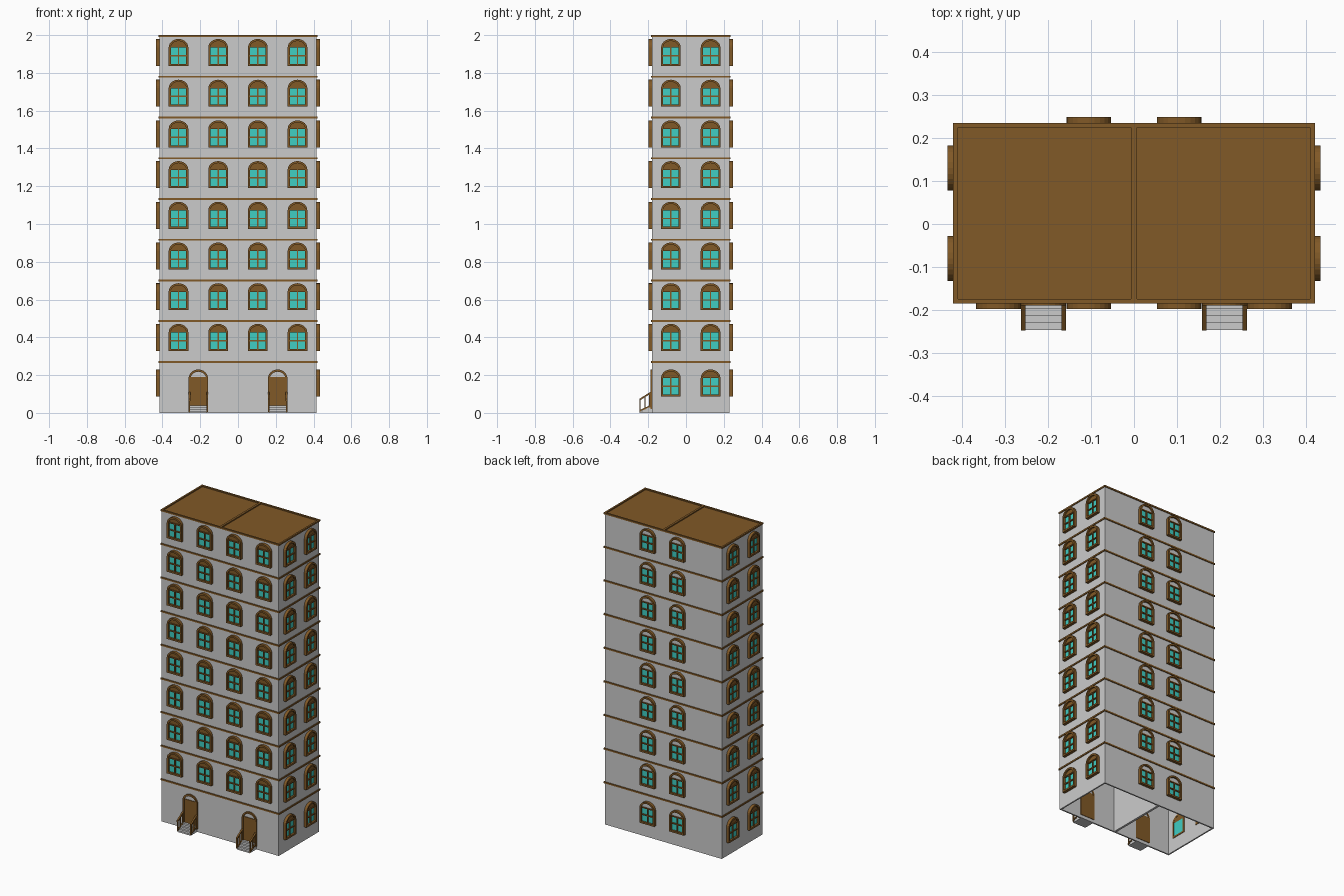
import bpy, bmesh
from math import pi, sin, cos
from mathutils import Matrix, Vector

if "Cube" in bpy.data.objects:
    bpy.data.objects.remove(bpy.data.objects["Cube"])


def material(name, rgb):
    m = bpy.data.materials.new(name)
    m.diffuse_color = (*rgb, 1)
    m.use_nodes = True
    m.node_tree.nodes["Principled BSDF"].inputs["Base Color"].default_value = m.diffuse_color
    return m


BROWN = material("brown", (0.22, 0.10, 0.02))
GLASS = material("turquoise", (0.05, 0.62, 0.55))
I = Matrix.Identity(4)


def finish(name, bm, mat=None):
    bmesh.ops.recalc_face_normals(bm, faces=bm.faces)
    me = bpy.data.meshes.new(name)
    bm.to_mesh(me)
    bm.free()
    ob = bpy.data.objects.new(name, me)
    bpy.context.collection.objects.link(ob)
    if mat:
        me.materials.append(mat)


def box(bm, x0, x1, y0, y1, z0, z1, M=I):
    c = Vector(((x0 + x1) / 2, (y0 + y1) / 2, (z0 + z1) / 2))
    S = Matrix.Diagonal((x1 - x0, y1 - y0, z1 - z0, 1))
    bmesh.ops.create_cube(bm, size=1, matrix=M @ Matrix.Translation(c) @ S)


def prism(bm, pts, y0, y1, M=I):
    """Extrude an (x, z) outline along y."""
    a = [bm.verts.new(M @ Vector((x, y0, z))) for x, z in pts]
    b = [bm.verts.new(M @ Vector((x, y1, z))) for x, z in pts]
    bm.faces.new(a)
    bm.faces.new(b[::-1])
    for i in range(len(pts)):
        j = (i + 1) % len(pts)
        bm.faces.new((a[i], a[j], b[j], b[i]))


def ring(bm, outer, inner, y0, y1, M=I):
    """Extruded frame between two matching outlines."""
    L = [[bm.verts.new(M @ Vector((x, y, z))) for x, z in p]
         for p, y in ((outer, y0), (inner, y0), (inner, y1), (outer, y1))]
    n = len(outer)
    for k in range(4):
        A, B = L[k], L[(k + 1) % 4]
        for i in range(n):
            j = (i + 1) % n
            bm.faces.new((A[i], A[j], B[j], B[i]))


def arch(hw, z0, spring, rise, n=12):
    return [(-hw, z0), (hw, z0)] + [(hw * cos(pi * i / n), spring + rise * sin(pi * i / n))
                                    for i in range(n + 1)]


# Main dimensions
WX, YF, YB, T = 0.415, -0.18, 0.23, 0.009
GROUND, TOP = 0.27, 2.0
STEP = (TOP - 0.005 - GROUND) / 8


# Thin-walled plan with central partition, reused for walls and bands
def plan(bm, e, t, z0, z1):
    x, a, b = WX + e, YF - e, YB + e
    box(bm, -x, x, a, a + t, z0, z1)
    box(bm, -x, x, b - t, b, z0, z1)
    for s in (-x, x - t):
        box(bm, s, s + t, a + t, b - t, z0, z1)
    box(bm, -0.007, 0.007, a + t, b - t, z0, z1)


bm = bmesh.new()
plan(bm, 0, T, 0, TOP - 0.008)
finish("walls", bm)

bm = bmesh.new()
for i in range(9):
    z = GROUND + STEP * i
    plan(bm, 0.005, T + 0.002, z - 0.005, z + 0.005)
finish("storey_bands", bm, BROWN)

# Roof panels slightly below the rim
bm = bmesh.new()
for s in (-1, 1):
    x0, x1 = sorted((s * 0.006, s * 0.41))
    box(bm, x0, x1, YF + 0.005, YB - 0.005, TOP - 0.014, TOP - 0.007)
finish("roof_panels", bm, BROWN)

# Windows
frames, glass, back_fans = bmesh.new(), bmesh.new(), bmesh.new()


def window(M, back=False):
    din = T + 0.003
    ring(frames, arch(0.052, 0, 0.098, 0.045), arch(0.041, 0.011, 0.098, 0.034), -0.018, din, M)
    prism(back_fans if back else frames, arch(0.041, 0.103, 0.1031, 0.031), -0.008, din - 0.001, M)
    box(frames, -0.041, 0.041, -0.013, din - 0.001, 0.097, 0.104, M)
    box(frames, -0.0035, 0.0035, -0.012, -0.003, 0.011, 0.098, M)
    box(frames, -0.041, 0.041, -0.012, -0.003, 0.051, 0.058, M)
    box(glass, -0.041, 0.041, -0.005, din - 0.001, 0.011, 0.098, M)


def place(x, y, z, turn):
    return Matrix.Translation((x, y, z)) @ Matrix.Rotation(turn, 4, 'Z')


for level in range(9):
    z = 0.087 if level == 0 else 0.328 + 0.2155 * (level - 1)
    for s in (-1, 1):
        for y in (-0.08, 0.13):
            window(place(s * WX, y, z, s * pi / 2))
        window(place(s * 0.105, YB, z, pi), True)
        if level:
            for x in (0.105, 0.315):
                window(place(s * x, YF, z, 0))
finish("window_frames", frames, BROWN)
finish("window_glass", glass, GLASS)
finish("back_window_fanlights", back_fans)

# Entrances: arched door, steps and railings
doors, steps, rails = bmesh.new(), bmesh.new(), bmesh.new()
for s in (-1, 1):
    M = Matrix.Translation((s * 0.21, YF, 0))
    ring(doors, arch(0.052, 0.02, 0.18, 0.05), arch(0.042, 0.03, 0.18, 0.038), -0.009, T + 0.003, M)
    box(doors, -0.042, 0.042, -0.004, T + 0.002, 0.03, 0.19, M)
    for i in range(4):
        box(steps, -0.046, 0.046, -0.066 + 0.016 * i, 0, 0.01 * i, 0.01 * (i + 1), M)
    for e in (-0.047, 0.047):
        for i, y in enumerate((-0.063, -0.037, -0.012)):
            box(rails, e - 0.004, e + 0.004, y - 0.003, y + 0.003, 0.005 + 0.012 * i, 0.07 + 0.018 * i, M)
        # sloped handrail and lower stringer: (y, z) outlines extruded across x
        R = M @ Matrix.Translation((e, 0, 0)) @ Matrix.Rotation(pi / 2, 4, 'Z')
        prism(rails, [(-0.067, 0.064), (-0.001, 0.106), (-0.001, 0.116), (-0.067, 0.074)], -0.005, 0.005, R)
        prism(rails, [(-0.067, 0.006), (-0.001, 0.036), (-0.001, 0.044), (-0.067, 0.014)], -0.004, 0.004, R)
finish("doors", doors, BROWN)
finish("entrance_steps", steps)
finish("stair_railings", rails, BROWN)
